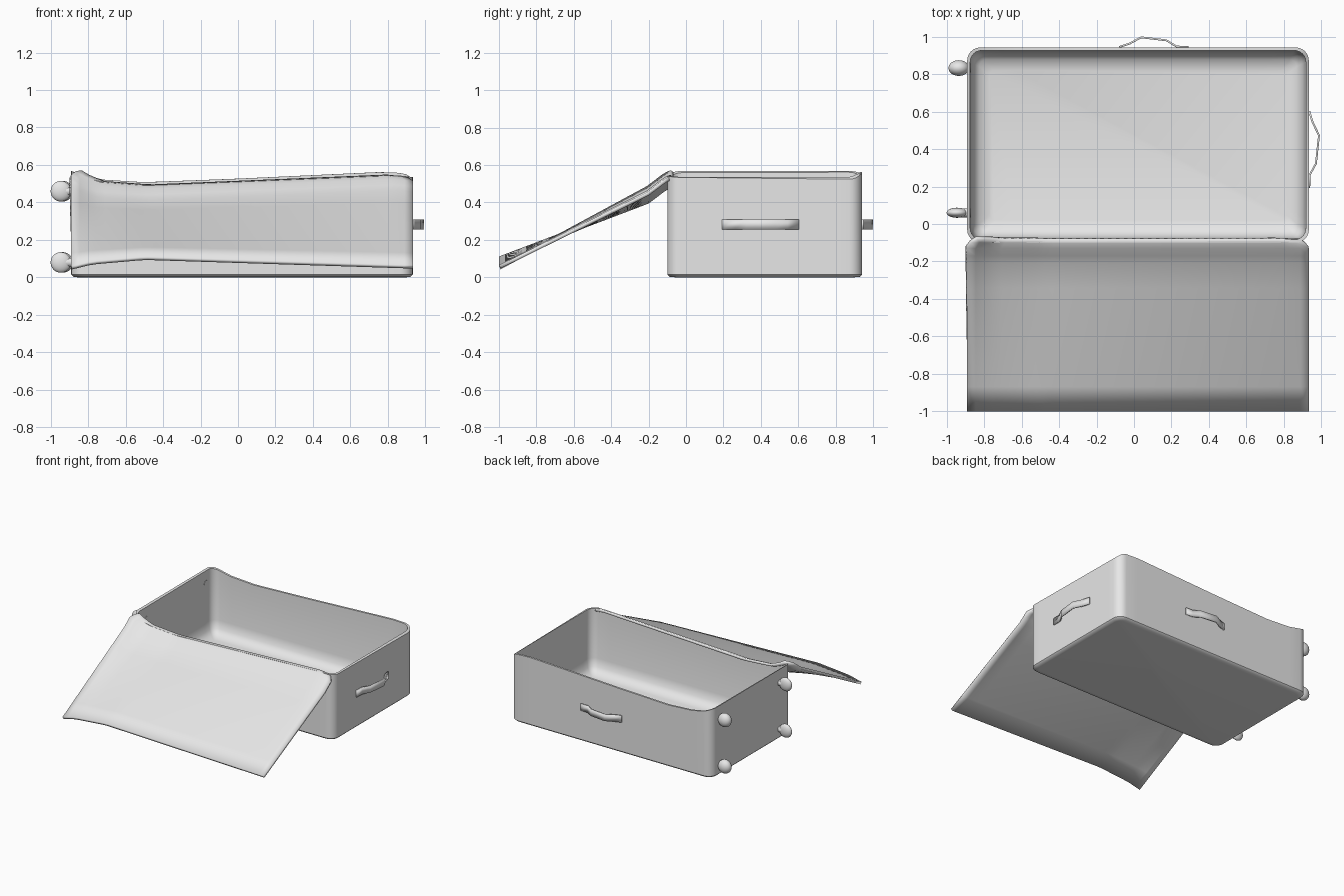
import bpy, bmesh, math

cube = bpy.data.objects.get("Cube")
if cube:
    bpy.data.objects.remove(cube, do_unlink=True)

grey = bpy.data.materials.new("light grey")
grey.use_nodes = True
grey.diffuse_color = (0.8, 0.8, 0.8, 1)
grey.node_tree.nodes["Principled BSDF"].inputs["Base Color"].default_value = (0.8, 0.8, 0.8, 1)

X0, X1, Y0, Y1 = -0.89, 0.933, -0.1, 0.942


def interp(points, x):
    """Piecewise linear height along x."""
    if x <= points[0][0]:
        return points[0][1]
    for (a, za), (b, zb) in zip(points, points[1:]):
        if x <= b:
            return za + (zb - za) * (x - a) / (b - a)
    return points[-1][1]


RIM = [(-0.89, 0.568), (-0.84, 0.55), (-0.76, 0.524), (-0.5, 0.508),
       (0, 0.527), (0.6, 0.555), (0.82, 0.565), (0.9, 0.55), (0.935, 0.522)]
HINGE = [(-0.89, 0.568), (-0.84, 0.54), (-0.76, 0.51), (-0.5, 0.492), (0.85, 0.545), (0.935, 0.535)]
LID_END = [(-0.89, 0.06), (-0.78, 0.087), (-0.5, 0.112), (0.935, 0.065)]


def rim_height(x, y):
    t = min(max((y - Y0) / (Y1 - Y0), 0), 1)
    return interp(HINGE, x) * (1 - t) + interp(RIM, x) * t


def finish(obj, angle=40):
    obj.data.materials.append(grey)
    bpy.ops.object.select_all(action="DESELECT")
    obj.select_set(True)
    bpy.context.view_layer.objects.active = obj
    bpy.ops.object.shade_smooth_by_angle(angle=math.radians(angle))
    return obj


def mesh_object(name, bm):
    mesh = bpy.data.meshes.new(name)
    bm.to_mesh(mesh)
    bm.free()
    obj = bpy.data.objects.new(name, mesh)
    bpy.context.collection.objects.link(obj)
    return obj


def rounded_rect(inset, radius=0.07, arc=6, side=16):
    """Rounded rectangle outline with subdivided straight sides."""
    r = max(radius - inset * 0.5, 0.03)
    a, b, c, d = X0 + inset + r, X1 - inset - r, Y0 + inset + r, Y1 - inset - r
    centres = [(b, d), (a, d), (a, c), (b, c)]
    pts = []
    for k, (cx, cy) in enumerate(centres):
        for i in range(arc + 1):
            ang = math.pi / 2 * (k + i / arc)
            pts.append((cx + r * math.cos(ang), cy + r * math.sin(ang)))
        end = pts[-1]
        nx, ny = centres[(k + 1) % 4]
        ang = math.pi / 2 * (k + 1)
        nxt = (nx + r * math.cos(ang), ny + r * math.sin(ang))
        for i in range(1, side):
            t = i / side
            pts.append((end[0] + (nxt[0] - end[0]) * t, end[1] + (nxt[1] - end[1]) * t))
    return pts


# Case body: outer shell, rim and inner lining as stacked outlines
bm = bmesh.new()
levels = [(0.04, 0), (0.012, 0.003), (0, 0.015), (0, 0.035), (0, None), (0.016, None),
          (0.022, 0.14), (0.035, 0.075), (0.065, 0.04), (0.12, 0.025)]
rings = []
for inset, z in levels:
    rings.append([bm.verts.new((x, y, rim_height(x, y) if z is None else z))
                  for x, y in rounded_rect(inset)])
for low, high in zip(rings, rings[1:]):
    n = len(low)
    for i in range(n):
        j = (i + 1) % n
        bm.faces.new((low[i], low[j], high[j], high[i]))
bm.faces.new(list(reversed(rings[0])))
bm.faces.new(rings[-1])
finish(mesh_object("case_body", bm))

# Open lid: sheet bending over the front rim and sloping to the ground
bm = bmesh.new()
cols = 40
rows = [(-0.08, 0.94, 0), (-0.1, 0.975, 0.006), (-0.13, 1, 0.024),
        (-0.17, 1, 0.055), (-0.21, 1, 0.085)]
rows += [(-0.21 - 0.79 * i / 6, 1, None) for i in range(1, 7)]
mid = (X0 + X1) / 2
grid = []
for y, scale, drop in rows:
    line = []
    for i in range(cols + 1):
        x = X0 + (X1 - X0) * i / cols
        top, end = interp(HINGE, x), interp(LID_END, x)
        t = (-0.21 - y) / 0.79
        z = top + 0.004 - drop if drop is not None else (top - 0.081) * (1 - t) + end * t
        line.append(bm.verts.new((mid + (x - mid) * scale, y, z)))
    grid.append(line)
for a, b in zip(grid, grid[1:]):
    for i in range(cols):
        bm.faces.new((a[i], b[i], b[i + 1], a[i + 1]))
lid = mesh_object("lid", bm)
solid = lid.modifiers.new("thickness", "SOLIDIFY")
solid.thickness = 0.02
solid.offset = -1
finish(lid)


# Strap handles: bowed ribbon, given as distance along the wall and out from it
def strap(name, path, place):
    bm = bmesh.new()
    pairs = [[bm.verts.new((*place(s, out), z)) for z in (0.255, 0.31)] for s, out in path]
    for (a, b), (c, d) in zip(pairs, pairs[1:]):
        bm.faces.new((a, c, d, b))
    obj = mesh_object(name, bm)
    mod = obj.modifiers.new("thickness", "SOLIDIFY")
    mod.thickness = 0.01
    mod.offset = 0
    return finish(obj, 30)


bow = [(0, 0.002), (0.07, 0.005), (0.13, 0.038), (0.28, 0.054), (0.35, 0.02), (0.41, 0.002)]
strap("side_handle", bow, lambda s, o: (X1 + o, 0.193 + s))
strap("back_handle", bow, lambda s, o: (0.29 - s * 0.9, Y1 + o))


# Wheels on the right end, each with a short axle
for y, width, x, label in ((0.06, 0.027, -0.945, "front"), (0.832, 0.042, -0.935, "back")):
    for z, height in ((0.08, "lower"), (0.46, "upper")):
        bpy.ops.mesh.primitive_uv_sphere_add(segments=24, ring_count=14, radius=1, location=(x, y, z))
        wheel = bpy.context.object
        wheel.name = f"{height}_{label}_wheel"
        wheel.scale = (0.055, width, 0.055)
        finish(wheel)
        bpy.ops.mesh.primitive_cylinder_add(vertices=16, radius=0.024, depth=0.06,
                                            location=(-0.9, y, z), rotation=(0, math.pi / 2, 0))
        bpy.context.object.name = f"{height}_{label}_axle"
        finish(bpy.context.object)
